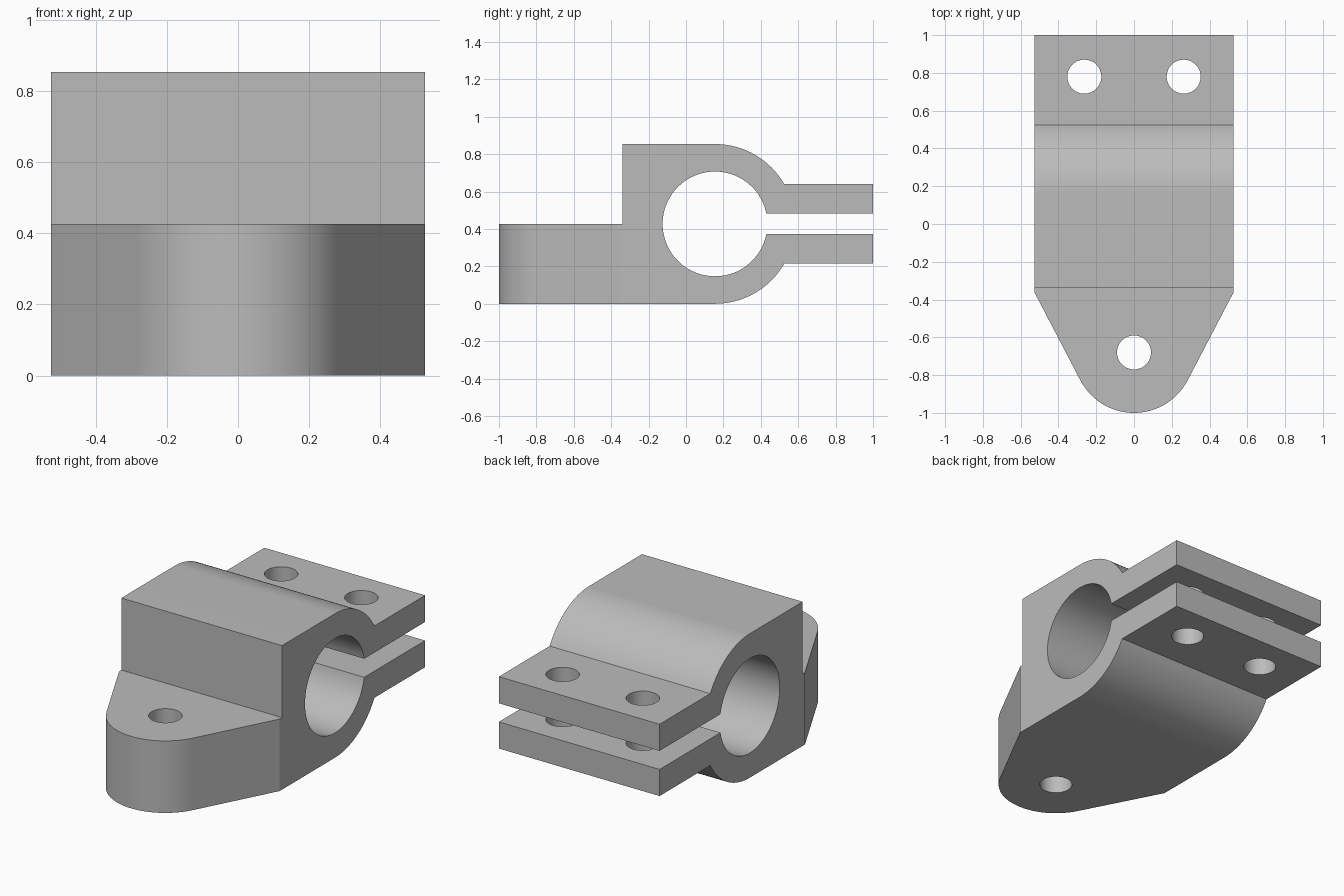
import bpy, bmesh
from math import sin, cos, asin, acos, atan2, hypot, pi
from mathutils import Vector

cube = bpy.data.objects.get("Cube")
if cube:
    bpy.data.objects.remove(cube, do_unlink=True)

WIDTH = 0.527          # half width
AXIS_Y, AXIS_Z = 0.155, 0.427
OUTER, BORE = 0.427, 0.28
EAR, SLOT = 0.213, 0.055   # half heights of the ears and of the slot between them
LUG_Y, LUG_R = -0.68, 0.32
HOLE_R = 0.09


def arc(cx, cy, r, start, end, steps):
    angles = [start + (end - start) * i / steps for i in range(steps + 1)]
    return [(cx + r * cos(a), cy + r * sin(a)) for a in angles]


def prism(name, outline, place, sweep):
    """Extrude a closed 2D outline along the sweep vector."""
    bm = bmesh.new()
    face = bm.faces.new([bm.verts.new(place(u, v)) for u, v in outline])
    ext = bmesh.ops.extrude_face_region(bm, geom=[face], use_keep_orig=True)
    verts = [e for e in ext["geom"] if isinstance(e, bmesh.types.BMVert)]
    bmesh.ops.translate(bm, verts=verts, vec=Vector(sweep))
    bmesh.ops.recalc_face_normals(bm, faces=bm.faces)
    mesh = bpy.data.meshes.new(name)
    bm.to_mesh(mesh)
    bm.free()
    obj = bpy.data.objects.new(name, mesh)
    bpy.context.collection.objects.link(obj)
    return obj


def carve(target, cutter, operation):
    """Apply a boolean and discard the cutter."""
    cutter.hide_render = True
    mod = target.modifiers.new("carve", 'BOOLEAN')
    mod.operation, mod.solver, mod.object = operation, 'EXACT', cutter
    bpy.context.view_layer.update()
    result = target.evaluated_get(bpy.context.evaluated_depsgraph_get())
    mesh = bpy.data.meshes.new_from_object(result)
    target.modifiers.clear()
    target.data = mesh
    bpy.data.objects.remove(cutter, do_unlink=True)


# Side profile: foot, split clamp ring and two ears in one outline
ear_angle, slot_angle = asin(EAR / OUTER), asin(SLOT / BORE)
profile = [(-1.1, 0)]
profile += arc(AXIS_Y, AXIS_Z, OUTER, -pi / 2, -ear_angle, 20)
profile += [(1, AXIS_Z - EAR), (1, AXIS_Z - SLOT)]
profile += arc(AXIS_Y, AXIS_Z, BORE, -slot_angle, slot_angle - 2 * pi, 80)
profile += [(1, AXIS_Z + SLOT), (1, AXIS_Z + EAR)]
profile += arc(AXIS_Y, AXIS_Z, OUTER, ear_angle, pi / 2, 20)
profile += [(-0.34, AXIS_Z + OUTER), (-0.34, AXIS_Z), (-1.1, AXIS_Z)]
clamp = prism("pipe_clamp", profile, lambda y, z: (-0.6, y, z), (1.2, 0, 0))

# Plan outline: straight sides tapering tangentially to a rounded nose
kink_y = -0.362
dx, dy = WIDTH, kink_y - LUG_Y
tangent = atan2(dy, dx) - acos(LUG_R / hypot(dx, dy))
plan = [(WIDTH, 1.1), (-WIDTH, 1.1), (-WIDTH, kink_y)]
plan += arc(0, LUG_Y, LUG_R, -pi - tangent, tangent, 40)
plan += [(WIDTH, kink_y)]
carve(clamp, prism("plan_cutter", plan, lambda x, y: (x, y, -0.1), (0, 0, 1.2)), 'INTERSECT')

# Bolt holes: one in the nose, two through both ears
for x, y in [(0, LUG_Y), (-0.263, 0.78), (0.263, 0.78)]:
    ring = arc(x, y, HOLE_R, 0, 2 * pi, 48)[:-1]
    carve(clamp, prism("hole_cutter", ring, lambda u, v: (u, v, -0.1), (0, 0, 1.2)), 'DIFFERENCE')

# Plain grey metal
grey = bpy.data.materials.new("grey_metal")
grey.use_nodes = True
colour = (0.5, 0.5, 0.5, 1)
grey.diffuse_color = colour
grey.node_tree.nodes["Principled BSDF"].inputs["Base Color"].default_value = colour
clamp.data.materials.clear()
clamp.data.materials.append(grey)

# Smooth curves, crisp edges
bpy.ops.object.select_all(action='DESELECT')
clamp.select_set(True)
bpy.context.view_layer.objects.active = clamp
bpy.ops.object.shade_smooth_by_angle(angle=0.45)
weighted = clamp.modifiers.new("even_shading", 'WEIGHTED_NORMAL')
weighted.keep_sharp = True
